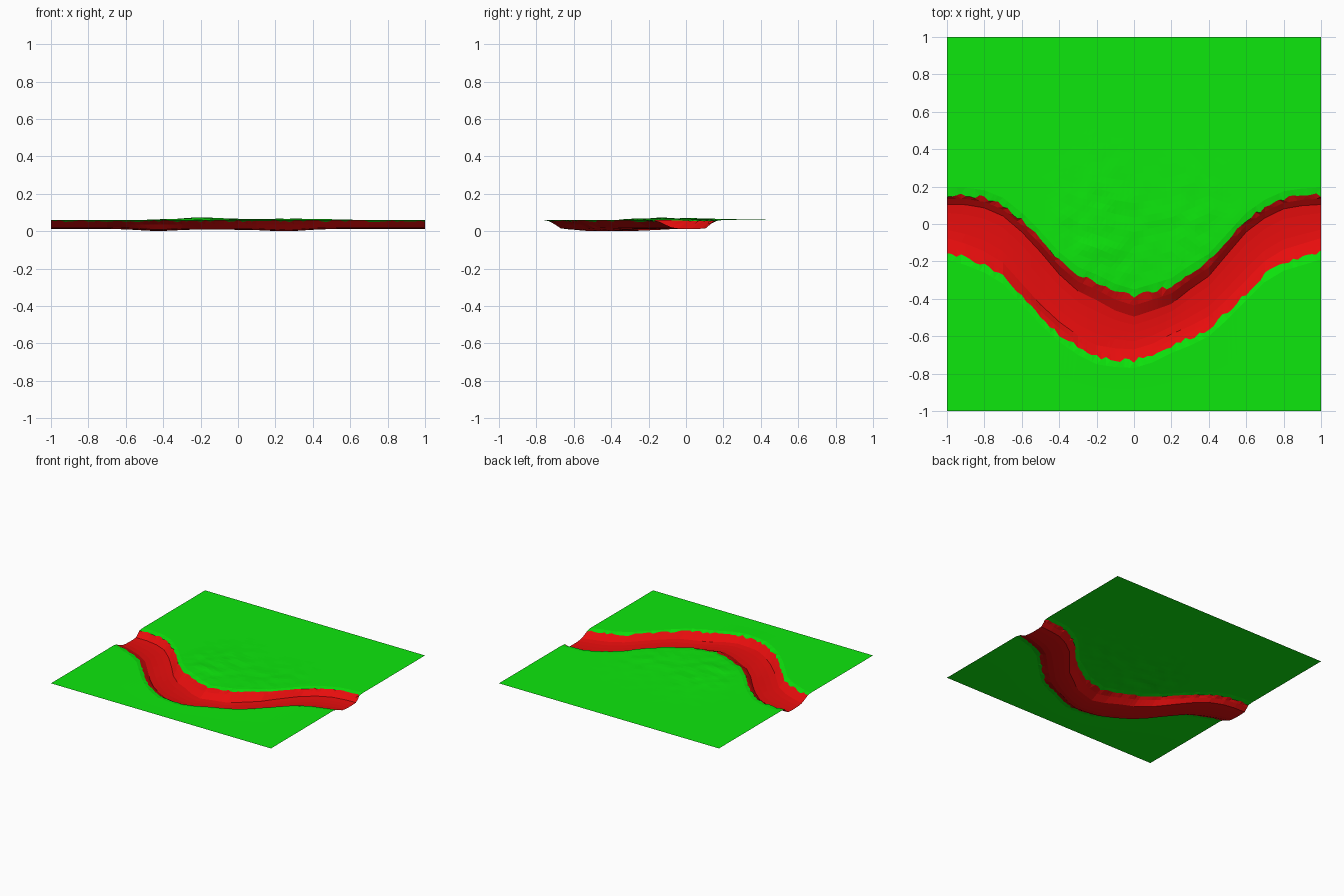
import bpy, bmesh, math, random
from mathutils import Vector, noise

random.seed(4)
cube = bpy.data.objects.get("Cube")
if cube:
    bpy.data.objects.remove(cube)


def make_material(name, colour):
    mat = bpy.data.materials.new(name)
    mat.use_nodes = True
    mat.diffuse_color = colour
    mat.node_tree.nodes["Principled BSDF"].inputs["Base Color"].default_value = colour
    return mat


# Channel edges in hundredths, at even steps from x = -1 to x = 1
NORTH = [15.5, 15.5, 14, 10, 2, -8, -19, -27, -31, -36, -39,
         -36, -33, -26, -20, -9, 2, 9, 13.5, 15, 15.5]
SOUTH = [-15, -18, -22, -28, -39, -50, -59, -66, -71, -72.5, -73,
         -70, -65, -61, -56, -47, -37, -27, -21, -18, -15]
GROUND = 0.06
LIP = 0.04
COLUMNS = 80
HILL_ROWS = 26


def sample(table, x):
    f = (x + 1) * (len(table) - 1) / 2
    i = min(int(f), len(table) - 2)
    return (table[i] + (table[i + 1] - table[i]) * (f - i)) / 100


def bump(d, width):
    return math.exp(-(d / width) ** 2)


def hill(x, y):
    """Low rough mound on the inside of the bend."""
    shape = 0.010 * bump(x + 0.2, 0.2) + 0.006 * bump(x - 0.3, 0.25)
    rough = noise.noise(Vector((x * 11, y * 11, 2)))
    return shape * bump(y + 0.08, 0.33) * (1 + 0.7 * rough)


def column(x):
    """Points of one cross-section, from the south border to the north border."""
    n, s = sample(NORTH, x), sample(SOUTH, x)
    centre = bump(x, 0.5)
    floor = 0.012 - 0.010 * bump(x + 0.43, 0.14) - 0.010 * bump(x - 0.26, 0.14) - 0.004 * bump(x, 0.3)
    floor = max(floor, 0)
    south_toe = s + 0.075 - 0.015 * centre
    north_toe = n - 0.05 - 0.055 * centre
    jag_s, jag_n = random.uniform(-0.012, 0.012), random.uniform(-0.012, 0.012)
    pts = [(-1, GROUND), ((s - LIP - 1) / 2, GROUND), (s - LIP, GROUND + 0.001)]
    # South bank, bed and steeper north bank
    pts += [(s + jag_s, 0.054 - jag_s * 0.4),
            ((s + south_toe) / 2, 0.036),
            (south_toe, floor + 0.008)]
    for t in (0.25, 0.5, 0.75):
        pts.append((south_toe + (north_toe - south_toe) * t,
                    floor + 0.008 * max(0, 0.5 - t)))
    rise = hill(x, n)
    pts += [(north_toe, floor + 0.003),
            (n - 0.02 - 0.025 * centre, 0.040 + rise * 0.5),
            (n + jag_n, 0.055 + rise)]
    # Inner bank and mound, then the flat far field
    start = n + LIP
    for i in range(HILL_ROWS + 1):
        y = start + (0.65 - start) * i / HILL_ROWS
        pts.append((y, GROUND + hill(x, y)))
    pts.append((1, GROUND))
    return pts


# Terrain sheet: one grid of cross-sections, with the bed coloured by row
RED_ROWS = range(3, 11)
bm = bmesh.new()
grid = []
for c in range(COLUMNS + 1):
    x = -1 + 2 * c / COLUMNS
    grid.append([bm.verts.new((x, y, z)) for y, z in column(x)])
for a, b in zip(grid, grid[1:]):
    for r in range(len(a) - 1):
        face = bm.faces.new((a[r], b[r], b[r + 1], a[r + 1]))
        face.material_index = int(r in RED_ROWS)
lowest = min(v.co.z for v in bm.verts)
for v in bm.verts:
    v.co.z -= lowest
bmesh.ops.triangulate(bm, faces=bm.faces)

mesh = bpy.data.meshes.new("terrain_with_channel")
bm.to_mesh(mesh)
bm.free()
mesh.materials.append(make_material("grass green", (0.004, 0.8, 0.004, 1)))
mesh.materials.append(make_material("channel red", (0.8, 0.004, 0.004, 1)))
terrain = bpy.data.objects.new("terrain_with_channel", mesh)
bpy.context.collection.objects.link(terrain)
